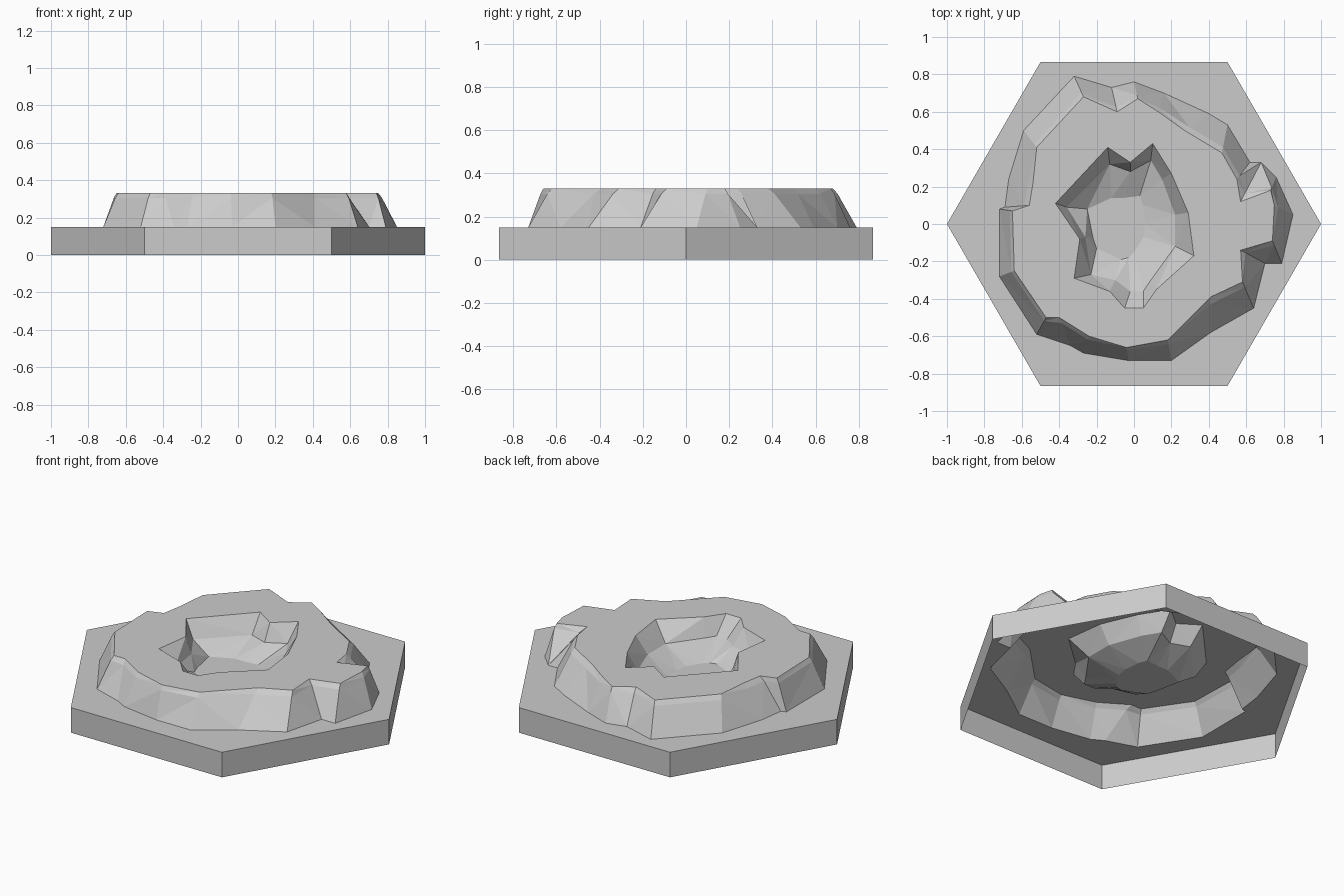
import bpy
import bmesh
import math
from mathutils import Vector

cube = bpy.data.objects.get("Cube")
if cube:
    bpy.data.objects.remove(cube, do_unlink=True)

PLATE_TOP = 0.15
MOUND_TOP = 0.33

# Outline of the mound where it meets the plate
FOOT = [(-.72, -.28), (-.52, -.59), (-.34, -.65), (-.27, -.69), (-.03, -.73), (.20, -.73),
        (.41, -.58), (.64, -.45), (.70, -.21), (.79, -.21), (.85, .05), (.76, .25),
        (.68, .33), (.62, .33), (.50, .53), (.40, .59), (.16, .70), (0, .76),
        (-.12, .73), (-.32, .79), (-.59, .50), (-.67, .24), (-.69, .09), (-.72, .08)]

# Outline of the flat mound top, point for point with the foot
BROW = [(-.64, -.25), (-.47, -.50), (-.40, -.50), (-.24, -.60), (-.04, -.66), (.18, -.62),
        (.41, -.39), (.58, -.31), (.57, -.14), (.74, -.09), (.75, .10), (.73, .18),
        (.57, .12), (.55, .24), (.47, .38), (.27, .50), (.13, .60), (.02, .67),
        (-.09, .60), (-.27, .68), (-.52, .41), (-.54, .22), (-.56, .10), (-.65, .07)]

# Crater outlines from the lip, over a ledge, down to the floor
CRATER_LIP = [(-.42, .11), (-.29, -.08), (-.32, -.29), (-.13, -.36), (-.05, -.45),
              (.05, -.45), (.12, -.35), (.32, -.17), (.29, .06), (.20, .27),
              (.10, .43), (-.02, .33), (-.14, .41)]
CRATER_LEDGE = [(-.36, .09), (-.26, -.07), (-.23, -.27), (-.10, -.30), (-.02, -.36),
                (.05, -.36), (.09, -.30), (.22, -.12), (.22, .05), (.15, .24),
                (.09, .34), (-.02, .28), (-.13, .32)]
CRATER_FLOOR = [(-.25, .08), (-.22, -.07), (-.20, -.13), (-.07, -.19), (-.03, -.18),
                (0, -.15), (.02, -.12), (.05, -.07), (.06, 0), (.05, .10),
                (.03, .15), (-.05, .14), (-.12, .14)]


def make_material(name, colour):
    """Create a plain matte material of one flat colour."""
    material = bpy.data.materials.new(name)
    material.use_nodes = True
    material.diffuse_color = colour
    shader = material.node_tree.nodes["Principled BSDF"]
    shader.inputs["Base Color"].default_value = colour
    shader.inputs["Roughness"].default_value = 0.9
    return material


def add_ring(bm, outline, height):
    """Add a closed ring of vertices at one height."""
    return [bm.verts.new((x, y, height)) for x, y in outline]


def ring_pairs(ring):
    """Neighbouring vertices around a closed ring."""
    return list(zip(ring, ring[1:] + ring[:1]))


def bridge(bm, lower, upper):
    """Join two matching rings with a band of quads."""
    band = []
    for (a, b), (d, c) in zip(ring_pairs(lower), ring_pairs(upper)):
        band.append(bm.faces.new((a, b, c, d)))
    return band


def fill_between(bm, outer, inner):
    """Fill the flat area between an outer ring and an inner ring."""
    edges = []
    for pair in ring_pairs(outer) + ring_pairs(inner):
        edges.append(bm.edges.get(pair) or bm.edges.new(pair))
    bmesh.ops.triangle_fill(bm, edges=edges, use_beauty=True, normal=Vector((0, 0, 1)))


def blend(first, second, amount):
    """Outline part of the way from one outline to another."""
    return [tuple(Vector(p).lerp(Vector(q), amount)) for p, q in zip(first, second)]


bm = bmesh.new()

# Hexagonal plate, open underneath
hexagon = [(math.cos(math.radians(60 * i)), math.sin(math.radians(60 * i))) for i in range(6)]
plate_bottom = add_ring(bm, hexagon, 0)
plate_top = add_ring(bm, hexagon, PLATE_TOP)
bridge(bm, plate_bottom, plate_top)

# Mound sides with a narrow bevel at the brow
foot = add_ring(bm, FOOT, PLATE_TOP)
shoulder = add_ring(bm, blend(FOOT, BROW, 0.8), MOUND_TOP - 0.025)
brow = add_ring(bm, BROW, MOUND_TOP)
rocky = bridge(bm, foot, shoulder) + bridge(bm, shoulder, brow)

# Crater walls and floor
lip = add_ring(bm, CRATER_LIP, MOUND_TOP)
ledge = add_ring(bm, CRATER_LEDGE, 0.23)
floor = add_ring(bm, CRATER_FLOOR, 0.16)
rocky += bridge(bm, lip, ledge) + bridge(bm, ledge, floor)
floor_face = bm.faces.new(floor)

# Flat ground around the mound and the flat top around the crater
fill_between(bm, plate_top, foot)
fill_between(bm, brow, lip)

# Break the rock into flat facets and face everything outward
bmesh.ops.triangulate(bm, faces=rocky)
bmesh.ops.recalc_face_normals(bm, faces=bm.faces[:])
floor_face.normal_update()
if floor_face.normal.z < 0:
    bmesh.ops.reverse_faces(bm, faces=bm.faces[:])

mesh = bpy.data.meshes.new("crater_tile")
bm.to_mesh(mesh)
bm.free()
mesh.materials.append(make_material("stone_grey", (0.6, 0.6, 0.6, 1)))
tile = bpy.data.objects.new("crater_tile", mesh)
bpy.context.collection.objects.link(tile)
